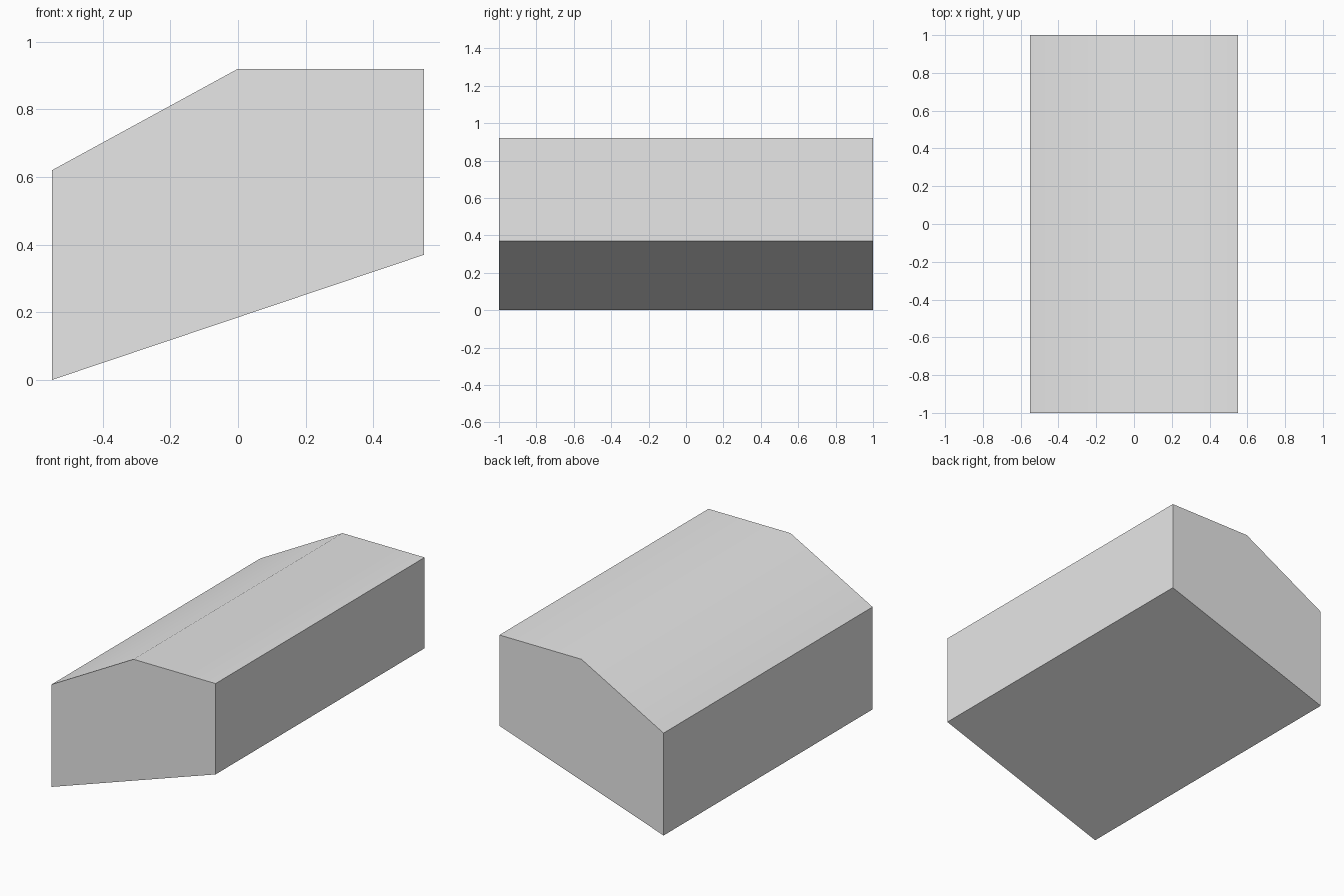
import bpy
import bmesh
import math
from mathutils import Vector

cube = bpy.data.objects.get("Cube")
if cube:
    bpy.data.objects.remove(cube, do_unlink=True)

# Plain grey surface
grey = bpy.data.materials.new("light_grey")
grey.use_nodes = True
colour = (0.8, 0.8, 0.8, 1)
grey.diffuse_color = colour
grey.node_tree.nodes["Principled BSDF"].inputs["Base Color"].default_value = colour

# Cross-section (x, z), extruded from front to back
profile = [(-0.55, 0), (0.55, 0.37), (0.55, 0.92), (0, 0.92), (-0.55, 0.62)]
bm = bmesh.new()
end_face = bm.faces.new([bm.verts.new((x, -1, z)) for x, z in profile])
result = bmesh.ops.extrude_face_region(bm, geom=[end_face], use_keep_orig=True)
moved = [v for v in result["geom"] if isinstance(v, bmesh.types.BMVert)]
bmesh.ops.translate(bm, verts=moved, vec=Vector((0, 2, 0)))
bmesh.ops.recalc_face_normals(bm, faces=bm.faces[:])

mesh = bpy.data.meshes.new("sloped_block")
bm.to_mesh(mesh)
bm.free()
mesh.materials.append(grey)
block = bpy.data.objects.new("sloped_block", mesh)
bpy.context.collection.objects.link(block)

# Soft ridge on top, sharp edges elsewhere
bpy.ops.object.select_all(action="DESELECT")
block.select_set(True)
bpy.context.view_layer.objects.active = block
bpy.ops.object.shade_smooth_by_angle(angle=math.radians(30))
